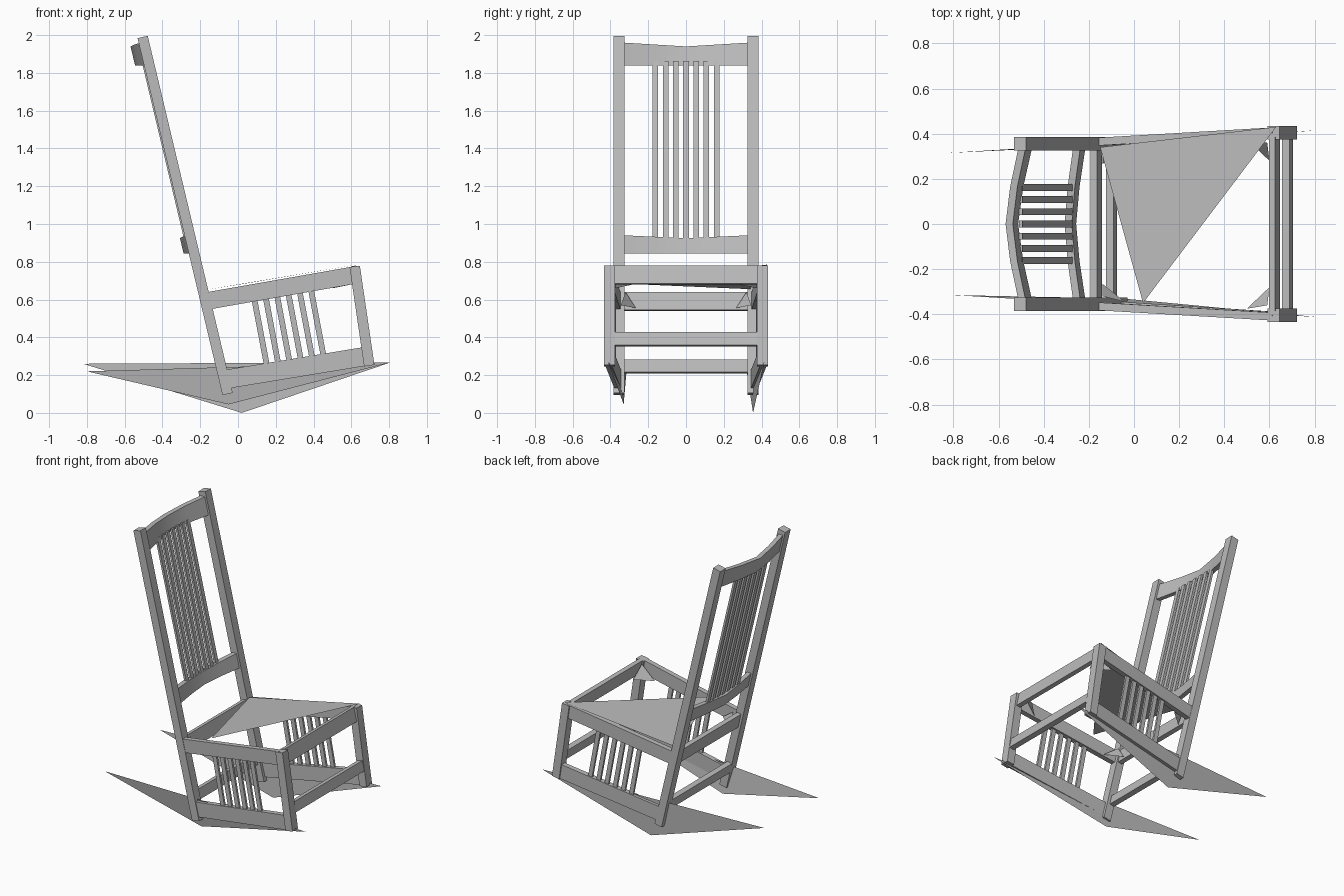
import bpy
import bmesh
from mathutils import Vector

cube = bpy.data.objects.get("Cube")
if cube:
    bpy.data.objects.remove(cube, do_unlink=True)

grey = bpy.data.materials.new("plain grey")
grey.use_nodes = True
color = (0.5, 0.5, 0.5, 1)
grey.diffuse_color = color
grey.node_tree.nodes["Principled BSDF"].inputs["Base Color"].default_value = color

ACROSS = Vector((0, 1, 0))
LEAN = Vector((-0.22, 0, 1))


def add_object(name, bm):
    mesh = bpy.data.meshes.new(name)
    bmesh.ops.recalc_face_normals(bm, faces=bm.faces)
    bm.to_mesh(mesh)
    bm.free()
    mesh.materials.append(grey)
    obj = bpy.data.objects.new(name, mesh)
    bpy.context.collection.objects.link(obj)
    return obj


def beam(name, start, end, side_size, depth, hint=ACROSS):
    """Square-cut timber from start to end; side_size is measured along hint."""
    a, b = Vector(start), Vector(end)
    axis = (b - a).normalized()
    side = (hint - axis * hint.dot(axis)).normalized()
    normal = axis.cross(side)
    bm = bmesh.new()
    rings = []
    for p in (a, b):
        rings.append([bm.verts.new(p + side * side_size / 2 * i + normal * depth / 2 * j)
                      for i, j in ((-1, -1), (1, -1), (1, 1), (-1, 1))])
    for ring in rings:
        bm.faces.new(ring)
    for i in range(4):
        k = (i + 1) % 4
        bm.faces.new((rings[0][i], rings[0][k], rings[1][k], rings[1][i]))
    return add_object(name, bm)


def sheet(name, *points):
    bm = bmesh.new()
    bm.faces.new([bm.verts.new(p) for p in points])
    return add_object(name, bm)


def post_x(z):
    """Centre line of the leaning back posts."""
    return -0.055 - 0.238 * (z - 0.1)


def bowed_rail(name, low, high, bow, dip):
    """Back rail that bends rearward in the middle."""
    bm = bmesh.new()
    rings = []
    for t in (-1, -0.5, 0, 0.5, 1):
        back = bow * (1 - abs(t) ** 1.4)
        top = high - dip * (1 - abs(t))
        rings.append([bm.verts.new((post_x(z) - back + dx, 0.33 * t, z))
                      for z, dx in ((low, -0.016), (low, 0.016), (top, 0.016), (top, -0.016))])
    for r, q in zip(rings, rings[1:]):
        for i in range(4):
            k = (i + 1) % 4
            bm.faces.new((r[i], r[k], q[k], q[i]))
    bm.faces.new(rings[0])
    bm.faces.new(rings[-1])
    obj = add_object(name, bm)
    bpy.ops.object.select_all(action='DESELECT')
    bpy.context.view_layer.objects.active = obj
    obj.select_set(True)
    bpy.ops.object.shade_smooth_by_angle()


# Posts, side rails and side slats
for s, label in ((-1, "right"), (1, "left")):
    beam(label + "_back_post", (post_x(0.1), 0.355 * s, 0.1),
         (post_x(1.99), 0.355 * s, 1.99), 0.06, 0.055)
    beam(label + "_front_post", (0.695, 0.405 * s, 0.25),
         (0.618, 0.405 * s, 0.775), 0.06, 0.055)
    beam(label + "_seat_rail", (-0.15, 0.365 * s, 0.595),
         (0.62, 0.41 * s, 0.73), 0.035, 0.092)
    beam(label + "_lower_rail", (-0.08, 0.36 * s, 0.175),
         (0.68, 0.41 * s, 0.3), 0.035, 0.1)
    for i in range(6):
        x = 0.09 + 0.06 * i
        y = (0.378 + 0.004 * i) * s
        beam(label + "_side_slat", (x + 0.065, y, 0.24 + 0.01 * i),
             (x - 0.005, y, 0.61 + 0.01 * i), 0.015, 0.03)

# Cross rails
beam("front_seat_rail", (0.622, -0.385, 0.73), (0.622, 0.385, 0.73), 0.098, 0.028, LEAN)
beam("front_stretcher", (0.68, -0.385, 0.39), (0.68, 0.385, 0.39), 0.07, 0.035, LEAN)
beam("back_seat_rail", (-0.168, -0.335, 0.59), (-0.168, 0.335, 0.59), 0.098, 0.03, LEAN)
beam("back_stretcher", (-0.1, -0.335, 0.245), (-0.1, 0.335, 0.245), 0.068, 0.035, LEAN)

# Backrest
bowed_rail("crest_rail", 1.84, 1.96, 0.06, 0.02)
bowed_rail("lower_back_rail", 0.845, 0.94, 0.04, 0.015)
for i in range(-3, 4):
    y = 0.054 * i
    beam("back_slat", (post_x(0.92) - 0.028, y, 0.92),
         (post_x(1.86) - 0.028, y, 1.86), 0.03, 0.015)

# Three-cornered seat panel
sheet("seat", (-0.15, 0.34, 0.655), (0.04, -0.35, 0.685), (0.63, 0.43, 0.785))

# Thin three-cornered rockers
sheet("right_rocker", (-0.8, -0.315, 0.22), (-0.05, -0.33, 0.045), (0.81, -0.412, 0.268))
sheet("left_rocker", (-0.82, 0.315, 0.26), (0.02, 0.355, 0), (0.81, 0.415, 0.268))

# Corner braces under the seat
for s in (-1, 1):
    sheet("front_corner_brace", (0.5, 0.375 * s, 0.66), (0.6, 0.28 * s, 0.68), (0.59, 0.36 * s, 0.76))
    sheet("back_corner_brace", (-0.04, 0.345 * s, 0.57), (-0.14, 0.265 * s, 0.555), (-0.14, 0.32 * s, 0.64))
